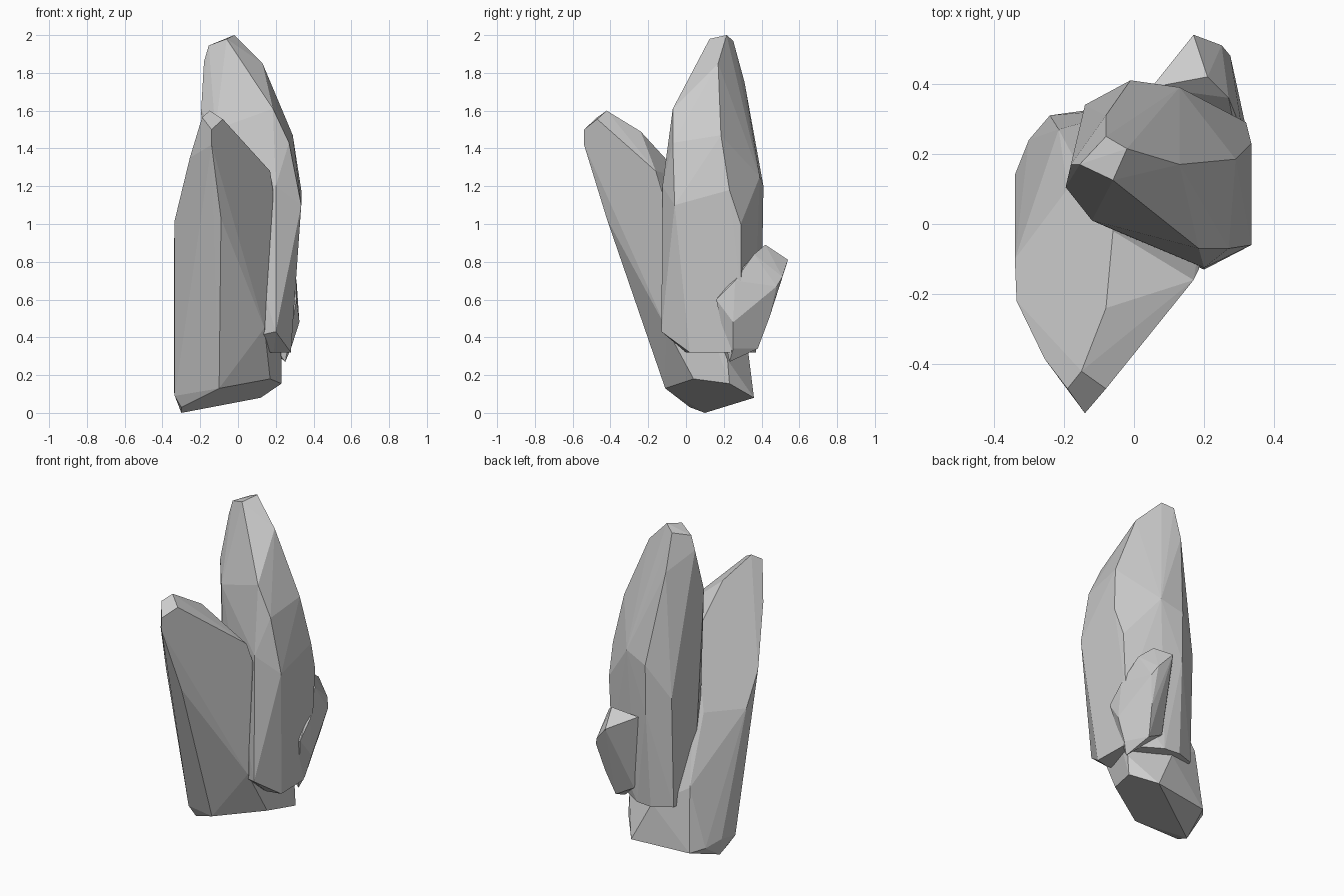
import bpy, bmesh, math


def crystal(name, corners):
    """Flat-faced shard: the convex hull of its corner points."""
    bm = bmesh.new()
    for c in corners:
        bm.verts.new(c)
    bmesh.ops.convex_hull(bm, input=bm.verts[:])
    loose = [v for v in bm.verts if not v.link_faces]
    bmesh.ops.delete(bm, geom=loose, context='VERTS')
    bmesh.ops.dissolve_limit(bm, angle_limit=math.radians(4),
                             verts=bm.verts[:], edges=bm.edges[:])
    bmesh.ops.recalc_face_normals(bm, faces=bm.faces[:])
    me = bpy.data.meshes.new(name)
    bm.to_mesh(me)
    bm.free()
    ob = bpy.data.objects.new(name, me)
    bpy.context.collection.objects.link(ob)
    return ob


# leaning front crystal: slanted base, lower back, long sides, bevelled tip
crystal("leaning_crystal", [
    (-.10, -.11, .13), (.17, .04, .18), (.23, .23, .155), (.12, .36, .08),
    (-.30, .10, .0), (-.30, .02, .03), (-.335, .0, .09), (-.24, .31, .07),
    (-.30, .24, .09), (-.34, .14, .12), (.14, -.105, .45),
    (.23, .22, .28), (.0, .33, .32), (-.215, .27, .45), (-.19, .10, .84),
    (-.34, -.10, .83), (-.335, -.22, 1.02),
    (-.09, -.42, 1.03), (-.255, -.385, 1.35), (.185, -.13, 1.18),
    (.17, -.16, 1.28), (-.14, -.54, 1.5), (-.14, -.54, 1.42),
    (-.19, -.47, 1.565), (-.15, -.42, 1.6), (-.08, -.47, 1.555),
    (-.08, -.24, 1.49), (-.06, -.02, 1.25)])

# tall main crystal: underside, waist, shoulders, tip
crystal("tall_crystal", [
    (.19, 0, .32), (.28, .02, .32), (.275, .24, .32), (.08, .36, .32),
    (-.02, .37, .32), (-.14, .32, .33), (-.17, .17, .34), (-.12, .05, .36),
    (.20, -.13, .43), (.30, .29, .60),
    (.335, -.06, 1.1), (.335, .23, 1.18), (.32, .29, 1.0), (-.01, .405, .9),
    (-.01, .41, 1.2), (.13, .39, 1.25), (.20, -.125, 1.2), (-.14, .34, 1.0),
    (-.195, .105, 1.6), (-.12, .01, 1.5), (.185, -.07, 1.61),
    (.27, -.07, 1.43), (.29, .185, 1.47), (.13, .17, 1.85),
    (-.18, .17, 1.86), (-.155, .17, 1.945), (-.06, .125, 1.98),
    (-.02, .215, 2.0), (-.08, .25, 1.97), (-.08, .31, 1.75)])

# small side shard at the back right
crystal("small_crystal", [
    (.25, .23, .27), (.28, .25, .34), (.325, .25, .48), (.31, .16, .60),
    (.31, .26, .70), (.21, .38, .34), (.24, .44, .50), (.10, .36, .40),
    (.04, .30, .50), (.275, .48, .67), (.25, .51, .72), (.17, .54, .81),
    (.21, .42, .89), (.05, .39, .86), (.27, .36, .84), (.12, .20, .45)])
